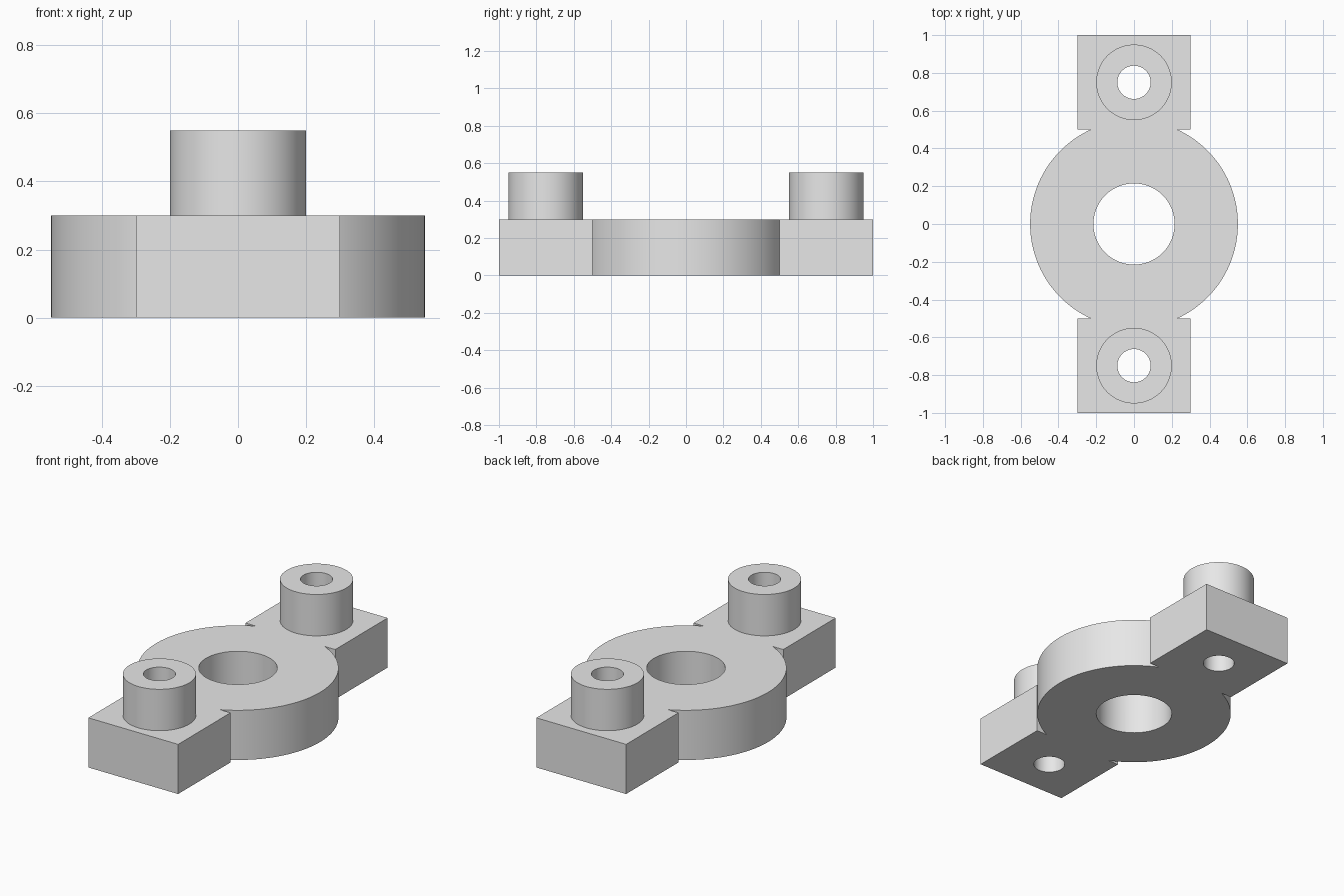
import bpy
import bmesh
from math import sin, cos, asin, pi

cube = bpy.data.objects.get("Cube")
if cube:
    bpy.data.objects.remove(cube, do_unlink=True)

THICK, TOP = 0.30, 0.55
RING_R, PAD_X, PAD_Y, PAD_END = 0.55, 0.30, 0.50, 1.0
BOSS_Y, BOSS_R, BOSS_HOLE_R, BORE_R = 0.75, 0.20, 0.088, 0.215

grey = bpy.data.materials.new("light grey")
grey.use_nodes = True
grey.diffuse_color = (0.8, 0.8, 0.8, 1)
grey.node_tree.nodes["Principled BSDF"].inputs["Base Color"].default_value = (0.8, 0.8, 0.8, 1)


def prism(name, outline, z0, z1):
    """Extrude a closed xy outline from z0 up to z1."""
    bm = bmesh.new()
    face = bm.faces.new([bm.verts.new((x, y, z0)) for x, y in outline])
    extruded = bmesh.ops.extrude_face_region(bm, geom=[face])["geom"]
    verts = [v for v in extruded if isinstance(v, bmesh.types.BMVert)]
    bmesh.ops.translate(bm, verts=verts, vec=(0, 0, z1 - z0))
    bmesh.ops.recalc_face_normals(bm, faces=bm.faces)
    mesh = bpy.data.meshes.new(name)
    bm.to_mesh(mesh)
    bm.free()
    mesh.materials.append(grey)
    obj = bpy.data.objects.new(name, mesh)
    bpy.context.collection.objects.link(obj)
    return obj


def arc(radius, start, end, steps, cy=0):
    return [(radius * cos(start + (end - start) * i / steps),
             cy + radius * sin(start + (end - start) * i / steps))
            for i in range(steps + 1)]


def cylinder(name, radius, cy, z0, z1):
    return prism(name, arc(radius, 0, 2 * pi, 80, cy)[:-1], z0, z1)


# Flange outline: half of the ring plus one end pad, repeated by half a turn
join = asin(PAD_Y / RING_R)
half = arc(RING_R, -join, join, 56)
half += [(PAD_X, PAD_Y), (PAD_X, PAD_END), (-PAD_X, PAD_END), (-PAD_X, PAD_Y)]
flange = prism("flange_body", half + [(-x, -y) for x, y in half], 0, THICK)

# Bosses are merged into the pads, then the bore and screw holes are cut
tools = []
for side, y in (("front", -BOSS_Y), ("back", BOSS_Y)):
    tools.append((cylinder(side + "_boss", BOSS_R, y, THICK / 2, TOP), 'UNION'))
for side, y in (("front", -BOSS_Y), ("back", BOSS_Y)):
    tools.append((cylinder(side + "_screw_hole", BOSS_HOLE_R, y, -0.1, TOP + 0.1), 'DIFFERENCE'))
tools.append((cylinder("center_bore", BORE_R, 0, -0.1, TOP), 'DIFFERENCE'))

bpy.ops.object.select_all(action='DESELECT')
flange.select_set(True)
bpy.context.view_layer.objects.active = flange
for tool, operation in tools:
    mod = flange.modifiers.new(tool.name, 'BOOLEAN')
    mod.operation = operation
    mod.solver = 'EXACT'
    mod.object = tool
    bpy.ops.object.modifier_apply(modifier=mod.name)
    bpy.data.objects.remove(tool, do_unlink=True)

# Smooth round walls, crisp edges
bpy.ops.object.shade_smooth_by_angle(angle=pi / 6)
